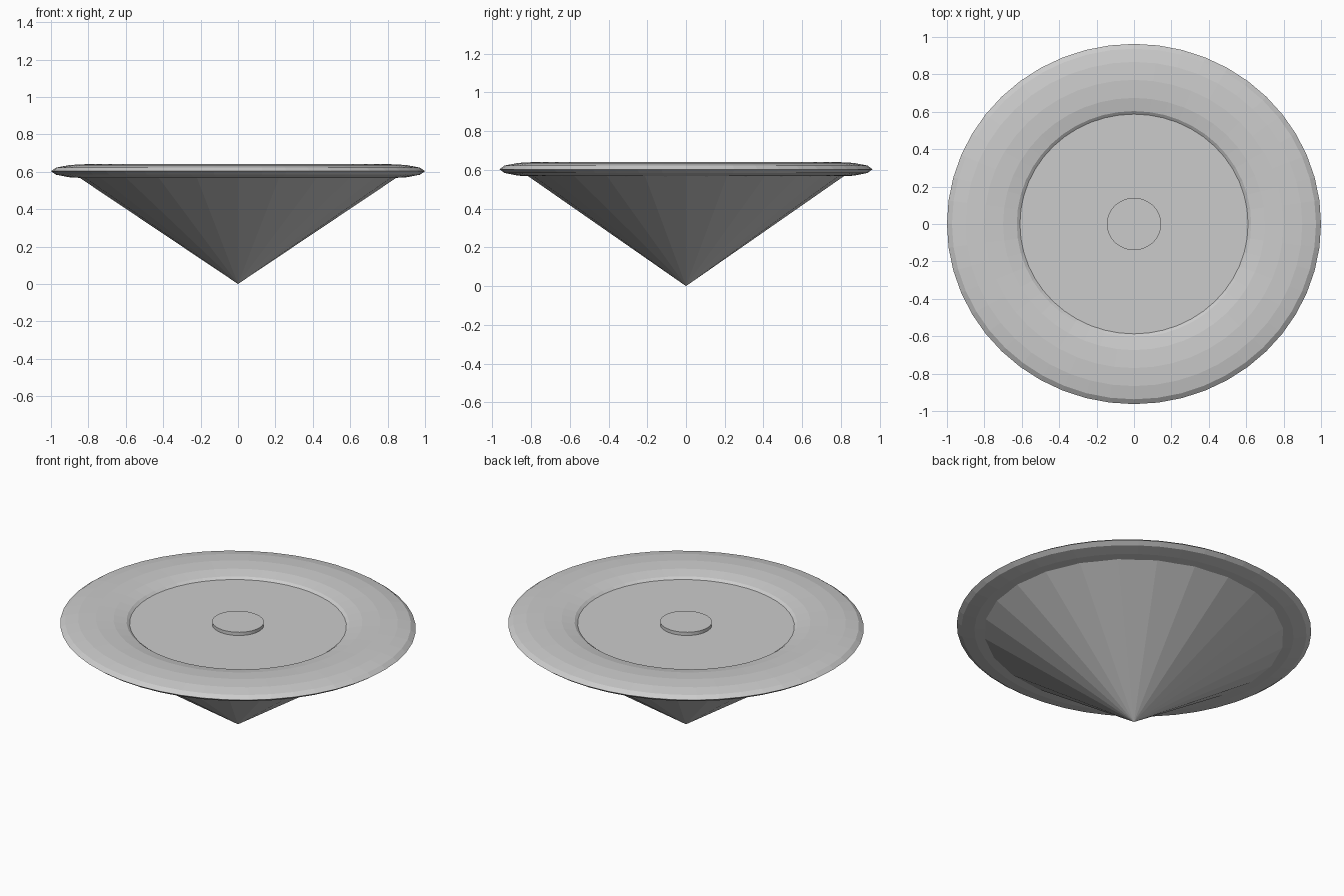
import bpy
import math

if "Cube" in bpy.data.objects:
    bpy.data.objects.remove(bpy.data.objects["Cube"])

Y_SQUASH = 0.963   # plan is slightly oval
RIM_Z = 0.603


def finish(name, scale):
    ob = bpy.context.object
    ob.name = name
    ob.scale = scale
    bpy.ops.object.transform_apply(location=False, rotation=False, scale=True)
    return ob


# pointed body, apex on the floor
bpy.ops.mesh.primitive_cone_add(vertices=24, radius1=0.0, radius2=0.91,
                                depth=0.61, location=(0, 0, 0.305))
finish("cone_body", (1, Y_SQUASH, 1))

# flattened rounded rim
bpy.ops.mesh.primitive_torus_add(major_segments=48, minor_segments=12,
                                 major_radius=0.80, minor_radius=0.20,
                                 location=(0, 0, RIM_Z))
finish("rim", (1, Y_SQUASH, 0.19))

# small raised disc in the centre of the top
bpy.ops.mesh.primitive_cylinder_add(vertices=48, radius=0.145, depth=0.04,
                                    location=(0, 0, 0.61))
finish("centre_disc", (1, Y_SQUASH, 1))
